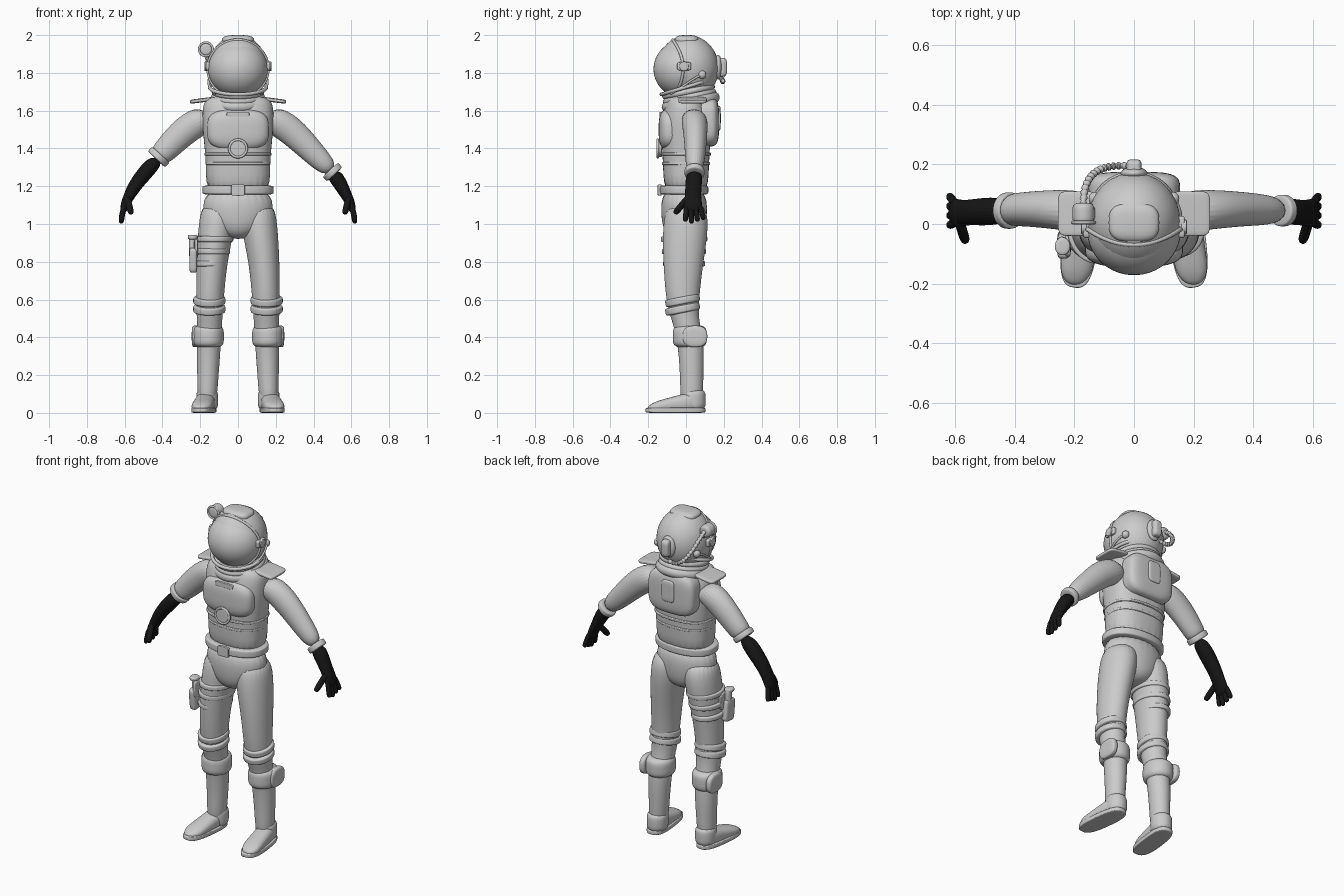
import bpy
import bmesh
from math import sin, cos, pi, tau, copysign
from mathutils import Vector
from mathutils.geometry import interpolate_bezier

if "Cube" in bpy.data.objects:
    bpy.data.objects.remove(bpy.data.objects["Cube"])


def material(name, value):
    colour = (value, value, value, 1)
    made = bpy.data.materials.new(name)
    made.use_nodes = True
    made.diffuse_color = colour
    made.node_tree.nodes["Principled BSDF"].inputs["Base Color"].default_value = colour
    return made


GREY = material("suit grey", .6)
BLACK = material("glove black", .008)
X, Y, Z = Vector((1, 0, 0)), Vector((0, 1, 0)), Vector((0, 0, 1))


def select_only(ob):
    bpy.ops.object.select_all(action='DESELECT')
    ob.select_set(True)
    bpy.context.view_layer.objects.active = ob


def signed_power(value, exponent):
    return copysign(abs(value) ** exponent, value)


def loft(name, rings, mat=GREY, u=X, v=Y, square=2, segments=24, levels=2, side=1):
    """Skin over rings (x, y, z, radius along u, radius along v)."""
    bm = bmesh.new()
    rows = []
    for x, y, z, a, b in rings:
        row = []
        for i in range(segments):
            angle = tau * i / segments
            point = Vector((x, y, z))
            point += u * a * signed_power(cos(angle), 2 / square)
            point += v * b * signed_power(sin(angle), 2 / square)
            point.x *= side
            row.append(bm.verts.new(point))
        rows.append(row)
    for low, high in zip(rows, rows[1:]):
        for i in range(segments):
            bm.faces.new((low[i - 1], low[i], high[i], high[i - 1]))
    bm.faces.new(rows[0])
    bm.faces.new(rows[-1])
    bmesh.ops.recalc_face_normals(bm, faces=bm.faces)
    mesh = bpy.data.meshes.new(name)
    bm.to_mesh(mesh)
    bm.free()
    mesh.materials.append(mat)
    ob = bpy.data.objects.new(name, mesh)
    bpy.context.collection.objects.link(ob)
    select_only(ob)
    if levels:
        bpy.ops.object.shade_smooth()
        smooth = ob.modifiers.new("smooth", 'SUBSURF')
        smooth.levels = smooth.render_levels = levels
    else:
        bpy.ops.object.shade_smooth_by_angle(angle=.7)


def pad(name, loc, size, square=2, edge=2, mat=GREY, u=X, v=Y, side=1, steps=24):
    """Superellipsoid: a ball, rounded box or disc, with half sizes along u, v and u x v."""
    axis = u.cross(v).normalized()
    rings = []
    for i in range(steps):
        angle = pi * (i + .5) / steps - pi / 2
        shrink = cos(angle) ** (2 / edge)
        centre = Vector(loc) + axis * size[2] * signed_power(sin(angle), 2 / edge)
        rings.append((*centre, size[0] * shrink, size[1] * shrink))
    loft(name, rings, mat, u, v, square, segments=40, levels=0, side=side)


def rod(name, start, end, radius, mat, side):
    start, end = Vector(start), Vector(end)
    along = end - start
    u = along.orthogonal().normalized()
    v = along.cross(u).normalized()
    pad(name, (start + end) / 2, (radius, radius, along.length / 2), edge=4, mat=mat, u=u, v=v, side=side)


def tube(name, points, radii, cyclic=False):
    curve = bpy.data.curves.new(name, 'CURVE')
    curve.dimensions, curve.bevel_depth = '3D', 1
    curve.use_fill_caps = True
    spline = curve.splines.new('POLY')
    spline.points.add(len(points) - 1)
    spline.use_cyclic_u = cyclic
    for knot, point, radius in zip(spline.points, points, radii):
        knot.co, knot.radius = (*point, 1), radius
    curve.materials.append(GREY)
    ob = bpy.data.objects.new(name, curve)
    bpy.context.collection.objects.link(ob)
    select_only(ob)
    bpy.ops.object.convert(target='MESH')
    bpy.ops.object.shade_smooth_by_angle(angle=.7)


def hoop(name, loc, a, b, thickness, u=X, v=Y, bow=0, steps=64):
    """Oval ring whose far ends along v lean forward by bow."""
    angles = [tau * i / steps for i in range(steps)]
    points = [Vector(loc) + u * a * cos(t) + v * b * sin(t) - Y * bow * sin(t) ** 2 for t in angles]
    tube(name, points, [thickness] * steps, cyclic=True)


# Torso and pelvis
torso = ((1.14, .18, .12), (1.3, .165, .12), (1.5, .19, .135), (1.6, .19, .12), (1.66, .18, .1), (1.68, .12, .08))
pelvis = ((1.2, .18, .12), (1.05, .195, .125), (.96, .13, .11), (.92, .04, .06))
loft("torso", [(0, 0, *ring) for ring in torso], square=2.5)
loft("pelvis", [(0, -.01, *ring) for ring in pelvis])
pad("belt", (0, -.01, 1.18), (.188, .128, .025), square=2.2, edge=8)
pad("belt_buckle", (0, -.14, 1.18), (.036, .01, .03), square=8, edge=8)
for name, height, width in (("lower", 1.32, .172), ("upper", 1.37, .178)):
    pad(name + "_waist_seam", (0, 0, height), (width, width - .045, .01), square=2.5, edge=6)

# Vest front and pack
pad("chest_plate", (0, -.08, 1.5), (.165, .11, .065), square=3, edge=3, u=X, v=Z)
pad("chest_dial", (0, -.14, 1.4), (.045, .045, .014), edge=8, u=X, v=Z)
hoop("chest_dial_ring", (0, -.15, 1.4), .046, .046, .007, u=X, v=Z)
pad("chest_tab", (0, -.13, 1.58), (.06, .01, .014), square=6, edge=6)
pad("back_pack", (0, .11, 1.54), (.155, .13, .065), square=3.5, edge=4, u=X, v=Z)
pad("pack_spine", (0, .17, 1.56), (.042, .014, .065), square=5, edge=5)

# Neck and collar rolls, higher at the back
LEAN = Y + Z * .2
pad("neck", (0, .02, 1.67), (.125, .125, .05), edge=6)
for i, thickness in enumerate((.03, .018, .016)):
    hoop(f"collar_roll_{i}", (0, .025 - .006 * i, 1.645 + .028 * i), .124, .124, thickness, v=LEAN)

# Helmet
pad("helmet", (0, .01, 1.825), (.155, .163, .175))
pad("visor", (0, -.02, 1.82), (.158, .141, .152), u=X, v=Z * 1.07)
hoop("visor_rim", (0, -.015, 1.822), .16, .153, .0075, u=X, v=Z, bow=.055)
hoop("chin_rim", (0, 0, 1.725), .15, .13, .01, v=Y + Z * .3)
pad("crown_plate", (0, .005, 1.97), (.085, .065, .03), square=3, edge=3)
pad("helmet_back_unit", (0, .185, 1.83), (.026, .032, .05), square=4, edge=4)
pad("helmet_back_cap", (0, .17, 1.83), (.045, .022, .065))

# Lamp and ribbed hose
LAMP = Vector((-.17, .035, 1.925))
pad("lamp", LAMP, (.037, .037, .036), edge=4, u=X, v=Z)
hoop("lamp_ring", LAMP - Y * .03, .036, .036, .006, u=X, v=Z)
pad("lamp_bracket", LAMP + X * .025 - Z * .025, (.015, .022, .025), square=4, edge=4)
hose = interpolate_bezier(LAMP + Y * .03, (-.17, .17, 1.87), (-.12, .2, 1.72), (-.02, .195, 1.76), 60)
tube("lamp_hose", hose, [.013 if i % 4 < 2 else .009 for i in range(len(hose))])

ARM_ACROSS = Vector((.73, 0, .68))
HAND_ACROSS = Vector((.9, 0, .42))
FOOT_ACROSS = X + Y * .12
FOOT_ALONG = Y - X * .12

for side, word in ((1, "left_"), (-1, "right_")):
    # Helmet fittings
    pad(word + "visor_hinge", (.158, -.01, 1.835), (.013, .037, .022), 5, 5, side=side)
    pad(word + "hinge_knob", (.168, -.01, 1.835), (.025, .025, .01), edge=6, u=Y, v=Z, side=side)
    pad(word + "audio_plug", (.132, .085, 1.79), (.02, .022, .022), side=side)
    wire = interpolate_bezier((side * .135, .085, 1.79), (side * .17, .03, 1.77),
                              (side * .16, -.02, 1.72), (side * .12, -.08, 1.69), 16)
    tube(word + "helmet_wire", wire, [.006] * len(wire))

    # Sleeve, cuff and shoulder flap; the right glove is longer
    reach, girth = (.5, .05) if side > 0 else (.42, .058)
    wrist = (reach, .045, 1.775 - reach)
    loft(word + "sleeve", [(.14, .04, 1.58, .08, .075), (.27, .05, 1.51, .08, .066),
                           (.39, .05, 1.385, .065, .056), (*wrist, girth, girth - .004)],
         u=ARM_ACROSS, side=side)
    pad(word + "cuff", wrist, (girth + .005, girth + .003, .018), edge=6, u=ARM_ACROSS, side=side)
    pad(word + "shoulder_flap", (.19, .035, 1.655), (.065, .075, .011), 6, 5, u=X - Z * .13, side=side)

    # Glove with a fan of fingers
    loft(word + "glove", [(*wrist, girth - .008, girth - .006), (.54, .04, 1.215, .039, .044),
                          (.575, .037, 1.15, .03, .042), (.6, .037, 1.1, .024, .05),
                          (.61, .037, 1.06, .017, .045)], BLACK, HAND_ACROSS, side=side)
    for i in range(4):
        base = (.603, .003 + .023 * i, 1.1)
        tip = (.62, .033 * i - .004, 1.003 + .01 * abs(i - 1))
        rod(f"{word}finger_{i}", base, tip, .014, BLACK, side)
    rod(word + "thumb", (.59, .02, 1.15), (.565, -.06, 1.055), .017, BLACK, side)

    # Leg
    loft(word + "leg", [(.1, 0, 1.12, .09, .1), (.11, 0, 1, .1, .125), (.14, -.015, .8, .081, .107),
                        (.15, -.02, .57, .073, .085), (.15, 0, .48, .066, .07),
                        (.156, .03, .35, .065, .07), (.16, .03, .15, .054, .06),
                        (.165, .03, .03, .05, .06)], side=side)

    # Knee bands, calf guard and its outer plate
    for i in range(2):
        pad(f"{word}knee_band_{i}", (.152, -.018, .55 + .045 * i), (.085, .091, .021),
            edge=6, v=LEAN, side=side)
    pad(word + "calf_guard", (.157, .02, .405), (.082, .09, .06), edge=4, side=side)
    pad(word + "knee_plate", (.225, .048, .405), (.065, .057, .02), 2.6, 4, u=Y, v=Z, side=side)

    # Boot tapering to the toe, on a flat sole
    boot = []
    for i in range(9):
        t = i / 8
        shrink = max(.4, (1 - abs(2 * t - 1) ** 6) ** .5)
        height = .065 - .04 * t
        boot.append((.163 + .036 * t, .095 - .3 * t, height, (.052 + .006 * t) * shrink, height * shrink))
    loft(word + "boot", boot, u=X, v=Z, square=2.4, side=side)
    pad(word + "sole", (.181, -.056, .014), (.06, .158, .014), 2.8, 8, u=FOOT_ACROSS, v=FOOT_ALONG, side=side)
    pad(word + "heel_guard", (.163, .04, .07), (.058, .064, .055), edge=4, side=side)

# Thigh straps and holster
for i in range(3):
    pad(f"thigh_strap_{i}", (-.125 - .01 * i, -.01, .92 - .065 * i), (.1 - .006 * i, .123 - .006 * i, .017), edge=6)
pad("holster", (-.237, -.07, .81), (.021, .042, .065), 4, 6, v=Y + Z * .12)
pad("holster_flap", (-.222, -.06, .87), (.01, .05, .05), 5, 5)
pad("holster_grip", (-.242, -.065, .88), (.018, .023, .06), edge=5)
pad("holster_pommel", (-.24, -.075, .93), (.026, .03, .012), edge=4)
